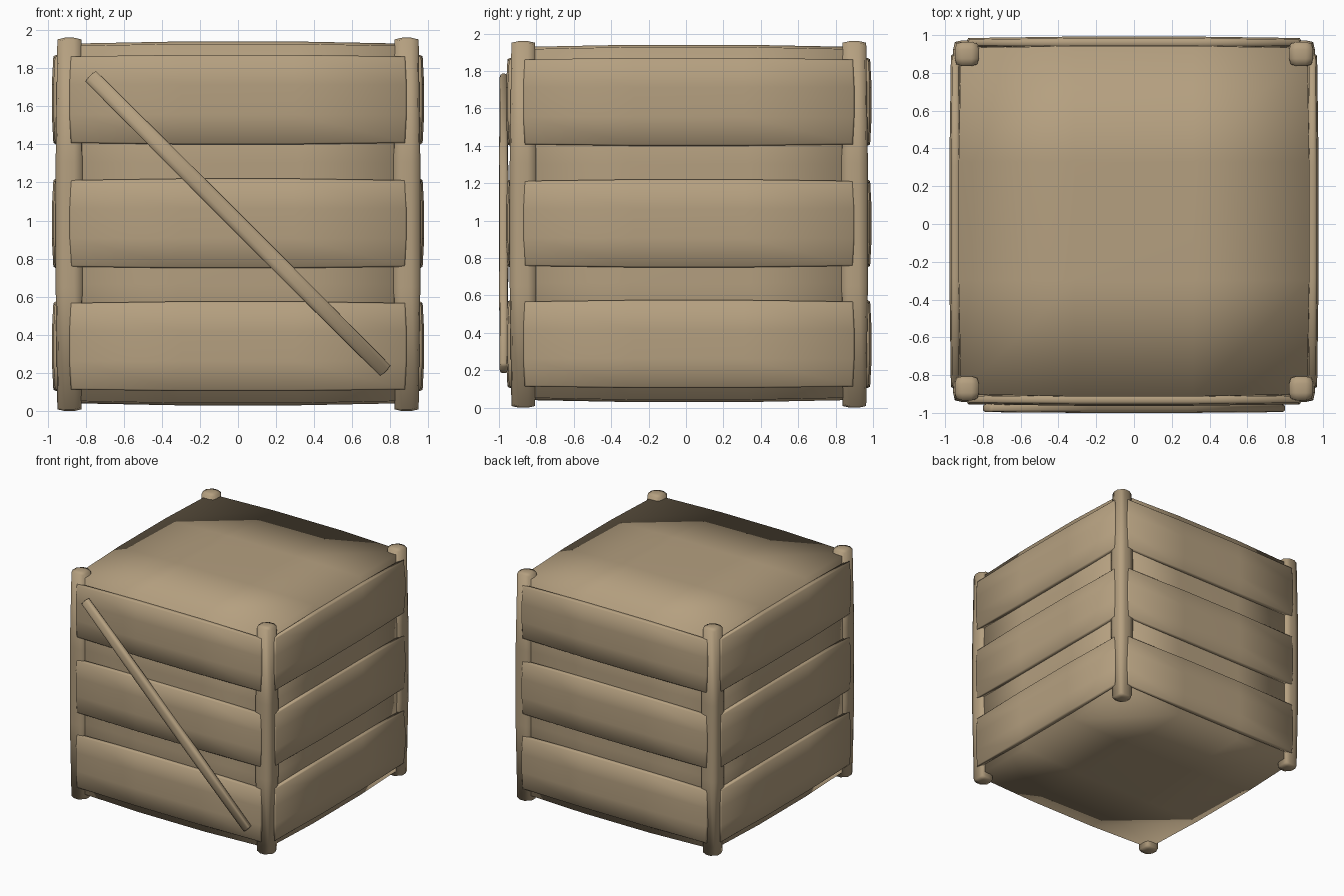
import bpy
import bmesh
import math
from mathutils import Matrix, Vector

default = bpy.data.objects.get("Cube")
if default:
    bpy.data.objects.remove(default, do_unlink=True)

wood = bpy.data.materials.new("tan_wood")
wood.use_nodes = True
wood.diffuse_color = (0.46, 0.35, 0.215, 1)
shader = wood.node_tree.nodes["Principled BSDF"]
shader.inputs["Base Color"].default_value = wood.diffuse_color
shader.inputs["Roughness"].default_value = 0.8


def puffed_box(name, centre, size, puff, tilt=0.0):
    """Smooth box with two cuts each way, its rims pulled in so faces swell."""
    bm = bmesh.new()
    bmesh.ops.create_cube(bm, size=2)
    bmesh.ops.subdivide_edges(bm, edges=bm.edges[:], cuts=2, use_grid_fill=True)
    half = Vector(size) / 2
    for v in bm.verts:
        outer = [abs(c) > 0.99 for c in v.co]
        pull = puff * (sum(outer) - 1)
        v.co = Vector([c * (half[i] - (pull if outer[i] else 0))
                       for i, c in enumerate(v.co)])
    turn = Matrix.Rotation(tilt, 4, "Y")
    bmesh.ops.transform(bm, matrix=Matrix.Translation(centre) @ turn, verts=bm.verts)
    for f in bm.faces:
        f.smooth = True
    mesh = bpy.data.meshes.new(name)
    bm.to_mesh(mesh)
    bm.free()
    mesh.materials.append(wood)
    obj = bpy.data.objects.new(name, mesh)
    bpy.context.collection.objects.link(obj)
    return obj


MID_Y = 0.015      # the crate sits back a little to leave room for the brace
MID_Z = 0.985

# Inner box
puffed_box("crate_body", (0, MID_Y, MID_Z), (1.88, 1.88, 1.91), 0.012)

# Corner posts
for x, side in ((-0.885, "right"), (0.885, "left")):
    for y, end in ((-0.885, "front"), (0.885, "back")):
        puffed_box(f"{end}_{side}_post", (x, y + MID_Y, 0.98),
                   (0.145, 0.145, 1.96), 0.009)

# Three planks on each wall
for level, z in (("lower", 0.34), ("middle", 0.985), ("upper", 1.635)):
    for sign, side in ((-1, "front"), (1, "back")):
        puffed_box(f"{level}_{side}_plank", (0, MID_Y + sign * 0.945, z),
                   (1.77, 0.065, 0.47), 0.008)
    for sign, side in ((-1, "right"), (1, "left")):
        puffed_box(f"{level}_{side}_plank", (sign * 0.945, MID_Y, z),
                   (0.065, 1.77, 0.47), 0.008)

# Diagonal brace across the front
puffed_box("front_diagonal_brace", (0, -0.975, MID_Z),
           (2.195, 0.05, 0.085), 0.004, math.radians(45))
